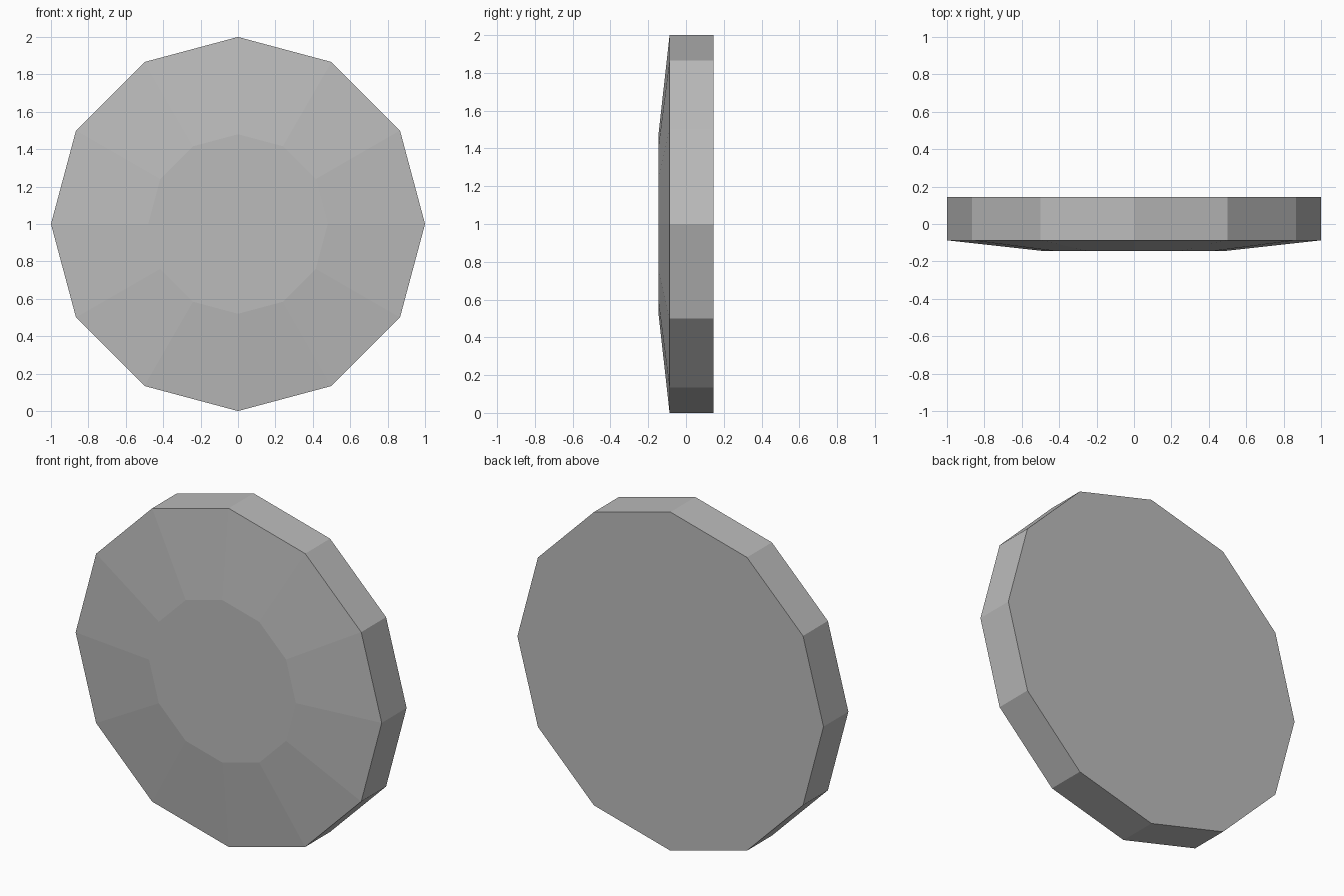
import bpy
import bmesh
from math import sin, cos, tau

SIDES = 12
CENTRE_Z = 1.0
# (y, radius) of each ring, from the back to the raised front face
PROFILE = [(0.145, 1.0), (-0.087, 1.0), (-0.145, 0.48)]

cube = bpy.data.objects.get("Cube")
if cube:
    bpy.data.objects.remove(cube, do_unlink=True)


def make_material(name, colour):
    mat = bpy.data.materials.new(name)
    mat.use_nodes = True
    mat.diffuse_color = colour
    mat.node_tree.nodes["Principled BSDF"].inputs["Base Color"].default_value = colour
    return mat


# Twelve-sided disc with a bevelled front
bm = bmesh.new()
rings = [
    [bm.verts.new((r * sin(tau * i / SIDES), y, CENTRE_Z + r * cos(tau * i / SIDES)))
     for i in range(SIDES)]
    for y, r in PROFILE
]

# Rim wall and sloping bevel
for a, b in zip(rings, rings[1:]):
    for i in range(SIDES):
        j = (i + 1) % SIDES
        bm.faces.new((a[i], a[j], b[j], b[i]))

# Flat back and front
bm.faces.new(rings[0])
bm.faces.new(rings[-1])
bmesh.ops.recalc_face_normals(bm, faces=bm.faces)

mesh = bpy.data.meshes.new("disc")
bm.to_mesh(mesh)
bm.free()
mesh.materials.append(make_material("grey", (0.5, 0.5, 0.5, 1.0)))
disc = bpy.data.objects.new("disc", mesh)
bpy.context.collection.objects.link(disc)
